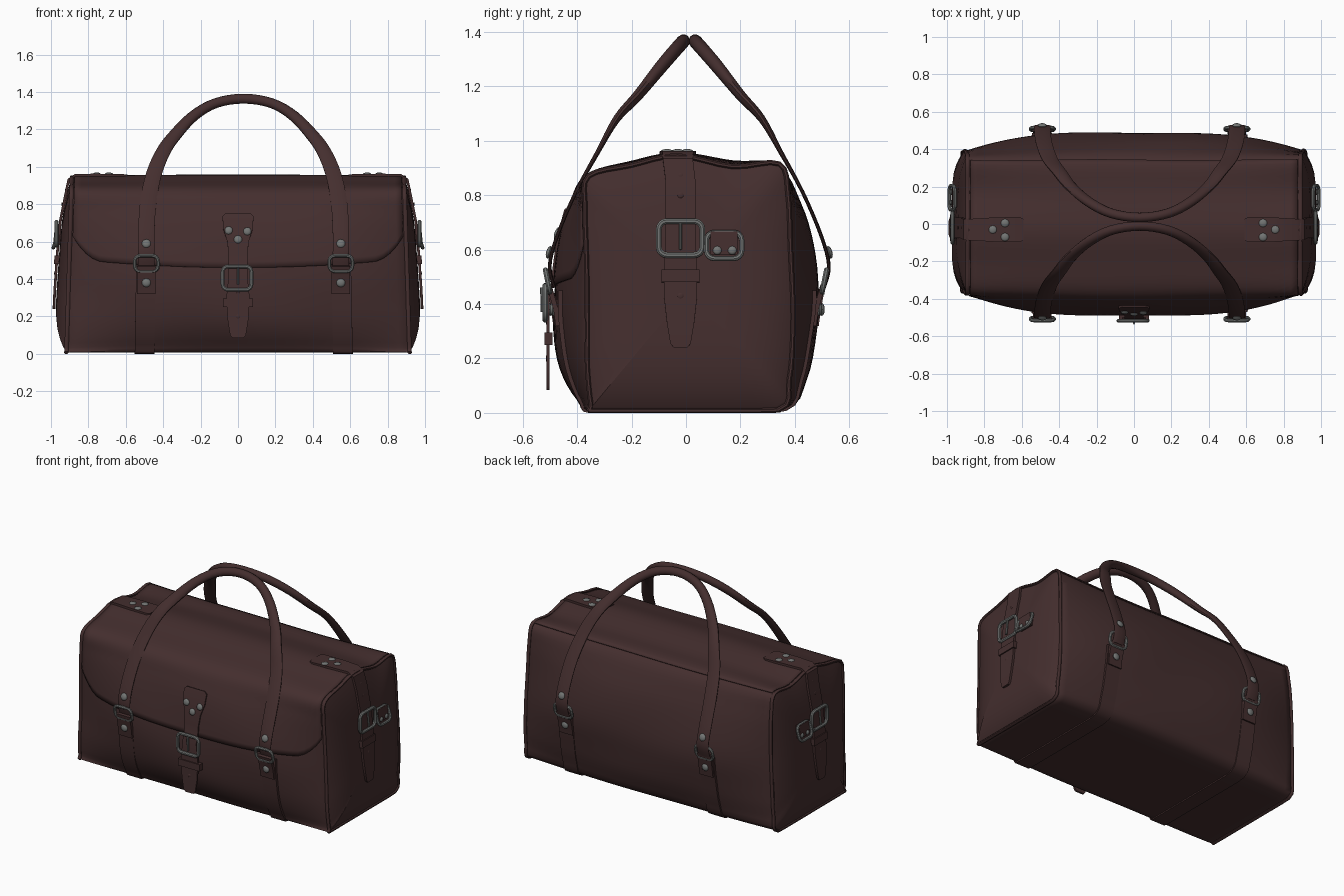
import bpy, bmesh, math
from mathutils import Vector, Matrix

cube = bpy.data.objects.get("Cube")
if cube:
    bpy.data.objects.remove(cube, do_unlink=True)


def material(name, rgb, rough):
    m = bpy.data.materials.new(name)
    m.use_nodes = True
    m.diffuse_color = (*rgb, 1)
    bsdf = m.node_tree.nodes["Principled BSDF"]
    bsdf.inputs["Base Color"].default_value = (*rgb, 1)
    bsdf.inputs["Roughness"].default_value = rough
    return m


LEATHER = material("brown leather", (0.058, 0.0275, 0.0275), 0.6)
METAL = material("grey metal", (0.17, 0.178, 0.173), 0.4)
X, Y, Z = Vector((1, 0, 0)), Vector((0, 1, 0)), Vector((0, 0, 1))


def finish(name, bm, mat, angle=40):
    bmesh.ops.recalc_face_normals(bm, faces=bm.faces)
    mesh = bpy.data.meshes.new(name)
    bm.to_mesh(mesh)
    bm.free()
    mesh.materials.append(mat)
    ob = bpy.data.objects.new(name, mesh)
    bpy.context.collection.objects.link(ob)
    bpy.ops.object.select_all(action="DESELECT")
    ob.select_set(True)
    bpy.context.view_layer.objects.active = ob
    bpy.ops.object.shade_smooth_by_angle(angle=math.radians(angle))
    return ob


def skin(bm, rings, wrap=True, loop=False):
    """Bridge rows of points with quads."""
    rows = [[bm.verts.new(p) for p in r] for r in rings]
    n = len(rows[0])
    for i in range(len(rows) if loop else len(rows) - 1):
        a, b = rows[i], rows[(i + 1) % len(rows)]
        for j in range(n if wrap else n - 1):
            k = (j + 1) % n
            bm.faces.new((a[j], a[k], b[k], b[j]))
    return rows


def spline(pts, t, loop=False):
    """Smooth curve through the points, t counted in points."""
    n, i = len(pts), math.floor(t)
    f = t - i
    pick = lambda k: Vector(pts[k % n] if loop else pts[min(max(k, 0), n - 1)])
    a, b, c, d = (pick(i + k) for k in (-1, 0, 1, 2))
    return b + 0.5 * f * (c - a + f * (2 * a - 5 * b + 4 * c - d + f * (3 * (b - c) + d - a)))


def sweep(name, pts, sizes, mat, side=None, up=None, sides=4, loop=False):
    """Band or tube of changing width and thickness along a path."""
    pts = [Vector(p) for p in pts]
    n, bm, rings = len(pts), bmesh.new(), []
    sizes = sizes if isinstance(sizes, list) else [sizes] * n
    for i, p in enumerate(pts):
        q, r = (pts[i - 1], pts[(i + 1) % n]) if loop else (pts[max(i - 1, 0)], pts[min(i + 1, n - 1)])
        tan = (r - q).normalized()
        s = side if side else tan.cross(up).normalized()
        u = s.cross(tan).normalized()
        k = 0.5 * (math.sqrt(2) if sides == 4 else 1)
        ang = [(j + 0.5) * math.tau / sides for j in range(sides)]
        rings.append([p + s * math.cos(a) * sizes[i][0] * k + u * math.sin(a) * sizes[i][1] * k for a in ang])
    rows = skin(bm, rings, loop=loop)
    if not loop:
        bm.faces.new(rows[0])
        bm.faces.new(rows[-1])
    return finish(name, bm, mat)


# Bag cross-sections (y, z), from bottom centre round the front, top and back
MID = [(0, 0), (-.33, 0), (-.40, .05), (-.46, .16), (-.485, .3), (-.485, .45), (-.46, .62),
       (-.42, .76), (-.36, .87), (-.2, .918), (-.03, .95), (.17, .92), (.34, .905), (.42, .77),
       (.467, .62), (.49, .45), (.478, .3), (.44, .12), (.355, .01)]
END = [(0, 0), (-.33, 0), (-.35, .03), (-.36, .16), (-.36, .3), (-.365, .45), (-.37, .62),
       (-.37, .76), (-.355, .87), (-.2, .91), (-.03, .945), (.17, .905), (.34, .915), (.373, .8),
       (.386, .62), (.393, .45), (.39, .3), (.378, .12), (.34, .01)]
N = len(MID)


def rim_x(z):
    return 1.02 - 0.035 * z


def at(x, t):
    """Point on the bag wall; x runs from -0.9 to 0.9."""
    y, z = spline(END, t, True).lerp(spline(MID, t, True), 1 - abs(x / 0.9) ** 3)
    y *= 1 + 0.008 * math.sin(6 * x + 10 * z)
    return Vector((x * rim_x(z), y, max(z, 0.008)))


def wall_t(x, z, lo=2, hi=8):
    for _ in range(25):
        m = (lo + hi) / 2
        lo, hi = (m, hi) if at(x, m).z < z else (lo, m)
    return lo


def front(x, z, off=0.008):
    return at(x, wall_t(x, z)) - Y * off


def cap_x(z, s):
    return 0.9 * rim_x(z) + (0.075 - 0.037 * z) * (1 - s ** 4)


def end_at(y, z, off=0.0):
    s = min(1, max(abs(y) / 0.37, abs(z - 0.45) / 0.47))
    return Vector((cap_x(z, s) + off, y, z))


# Body: lofted wall closed by softly bulging end panels
steps = [i / 4 for i in range(4 * N)]
rings = [[at(0.9 * i / 16, t) for t in steps] for i in range(-16, 17)]
heart = Vector((0, 0.01, 0.45))


def cap(sgn):
    out = []
    for s in (0.97, 0.92, 0.84, 0.72, 0.55, 0.35, 0.1):
        row = []
        for p in rings[-1]:
            q = heart.lerp(Vector((0, p.y, p.z)), s)
            row.append(Vector((sgn * cap_x(q.z, s), q.y, q.z)))
        out.append(row)
    return out


bm = bmesh.new()
rows = skin(bm, cap(-1)[::-1] + rings + cap(1))
bm.faces.new(rows[0])
bm.faces.new(rows[-1])
finish("bag_body", bm, LEATHER, 60)

# Piping round both end panels
for label, x in (("right", -0.9), ("left", 0.9)):
    sweep(label + "_end_piping", [at(x, t) for t in steps], (0.024, 0.02), LEATHER, side=X, sides=8, loop=True)

# Flap over the top and upper front
rows = []
for i in range(-24, 25):
    x = 0.885 * i / 24
    edge = 0.46 + 0.06 * x * x + 0.12 * max(0, (abs(x) - 0.72) / 0.165) ** 2
    t0, row = wall_t(x, edge), []
    for j in range(37):
        t = t0 + (12 - t0) * j / 36
        d = at(x, t + 0.02) - at(x, t - 0.02)
        row.append(at(x, t) + Vector((0, -d.z, d.y)).normalized() * 0.005)
    rows.append(row)
bm = bmesh.new()
skin(bm, rows, wrap=False)
flap = finish("front_flap", bm, LEATHER)
mod = flap.modifiers.new("thickness", "SOLIDIFY")
mod.thickness, mod.offset = 0.006, 0


def stud(name, p, axis, r=0.024, mat=METAL, flat=0.45):
    bm = bmesh.new()
    turn = Vector(axis).to_track_quat("Z", "Y").to_matrix().to_4x4()
    bmesh.ops.create_uvsphere(bm, u_segments=10, v_segments=6, radius=r,
                              matrix=Matrix.Translation(p) @ turn @ Matrix.Diagonal((1, 1, flat, 1)))
    finish(name, bm, mat)


def buckle(name, c, across, along, w, h, r=0.018):
    """Rounded rectangular wire frame."""
    pts, rad = [], 0.03
    for k, (sx, sy) in enumerate(((1, 1), (-1, 1), (-1, -1), (1, -1))):
        for j in range(5):
            a = math.pi / 2 * (k + j / 4)
            pts.append(c + across * (sx * (w / 2 - rad) + rad * math.cos(a))
                       + along * (sy * (h / 2 - rad) + rad * math.sin(a)))
    sweep(name, pts, (r, r), METAL, up=across.cross(along), sides=8, loop=True)


# Carrying handles: flat straps at the ends, round grip at the top
HALF = [(.52, -.495, .46), (.52, -.513, .54), (.52, -.485, .65), (.51, -.417, .81), (.48, -.335, .96),
        (.43, -.267, 1.08), (.37, -.19, 1.165), (.27, -.105, 1.27), (.15, -.045, 1.34), (0, -.023, 1.364)]
THICK = [(.09, .014)] * 4 + [(.086, .018), (.078, .028), (.07, .038), (.06, .048), (.055, .05), (.055, .05)]
MIDX, MIDY = 0.03, 0.012
for label, s in (("front", 1), ("back", -1)):
    ctrl = [(MIDX - x, MIDY + s * y, z) for x, y, z in HALF]
    ctrl += [(2 * MIDX - x, y, z) for x, y, z in ctrl[-2::-1]]
    size = THICK + THICK[-2::-1]
    ts = [i / 4 for i in range(4 * (len(ctrl) - 1) + 1)]
    sweep(label + "_handle", [spline(ctrl, t) for t in ts], [tuple(spline(size, t)) for t in ts],
          LEATHER, up=Vector((0, -0.87 * s, 0.5)), sides=12)
    for tag, x in (("right", MIDX - 0.52), ("left", MIDX + 0.52)):
        tilt = Vector((0, -0.2 * s, 1)).normalized()
        buckle(f"{label}_{tag}_ring", Vector((x, -0.508 * s, 0.483)), X, tilt, 0.125, 0.085, 0.02)
        stud(f"{label}_{tag}_upper_rivet", (x, MIDY - 0.515 * s, 0.59), (0, -s, 0.3))
        y = front(x, 0.38).y
        sweep(f"{label}_{tag}_chape", [(x, s * y, 0.32), (x, s * (y - 0.008), 0.38), (x, s * -0.503, 0.47)],
              (0.1, 0.018), LEATHER, side=X)
        stud(f"{label}_{tag}_lower_rivet", (x, s * (y - 0.02), 0.38), (0, -s, 0))

# Straps running under the bag from front to back
for tag, x in (("right", MIDX - 0.52), ("left", MIDX + 0.52)):
    a, b = wall_t(x, 0.45), 15 - N
    sweep(tag + "_under_strap", [at(x, a + (b - a) * i / 40) for i in range(41)], (0.105, 0.016), LEATHER, side=X)

# Front closing strap with tab, buckle, keeper and hanging tail
tab = [(.75, .13), (.735, .165), (.67, .16), (.6, .115), (.53, .1), (.475, .1)]
path = [front(0, z, 0.012) for z, w in tab]
tail = [(.42, .1), (.3, .125), (.18, .11), (.1, .085), (.085, .06)]
path += [Vector((0, -0.507, z)) for z, w in tail]
sweep("front_closing_strap", path, [(w, 0.012) for z, w in tab + tail], LEATHER, side=X)
for i, (x, z) in enumerate(((-.05, .66), (.05, .655), (0, .612))):
    stud(f"front_tab_rivet_{i}", front(x, z, 0.021), (0, -1, 0.2), 0.022)
buckle("front_buckle", Vector((-0.005, -0.517, 0.405)), X, Z, 0.155, 0.125, 0.022)
sweep("front_buckle_prong", [(0, -0.53, 0.46), (0, -0.528, 0.37)], (0.013, 0.013), METAL, side=X, sides=8)
sweep("front_strap_keeper", [(0, -0.505, 0.25), (0, -0.505, 0.295)], (0.16, 0.03), LEATHER, side=X)
for z in (0.2, 0.335):
    stud("front_strap_eyelet", (0, -0.513, z), -Y, 0.011, LEATHER, 0.2)

# End straps, buckles and side loops, mirrored left and right
YC = -0.02
for label, s in (("right", -1), ("left", 1)):
    flip = lambda p: Vector((s * p[0], p[1], p[2]))
    down = [(.85, .11), (.72, .11), (.6, .115), (.52, .12), (.42, .12), (.33, .1), (.255, .075), (.24, .05)]
    path = [(x, YC - 0.01, z) for x, z in ((.59, .952), (.61, .953), (.75, .956), (.87, .955), (.905, .932))]
    path += [end_at(YC, z, 0.01) for z, w in down]
    sweep(label + "_end_strap", [flip(p) for p in path],
          [(w, 0.014) for w in (.11, .135, .13, .115, .11)] + [(w, 0.014) for z, w in down], LEATHER, side=Y)
    for i, (x, y) in enumerate(((.69, .005), (.69, -.07), (.755, -.03))):
        stud(f"{label}_top_rivet_{i}", flip((x, y, 0.959)), Z, 0.024)
    for z in (0.87, 0.8, 0.43):
        stud(label + "_strap_eyelet", flip(end_at(YC, z, 0.017)), X, 0.011, LEATHER, 0.2)
    buckle(label + "_end_buckle", flip(end_at(YC, 0.642, 0.022)), Y, Z, 0.16, 0.125, 0.023)
    sweep(label + "_end_prong", [flip(end_at(YC, z, 0.03)) for z in (0.7, 0.6)], (0.013, 0.013),
          METAL, side=Y, sides=8)
    sweep(label + "_end_keeper", [flip(end_at(YC, z, 0.008)) for z in (0.48, 0.525)], (0.14, 0.032),
          LEATHER, side=Y)
    lean = Vector((s * -0.3, 0, 1)).normalized()
    buckle(label + "_side_loop", flip(end_at(0.14, 0.615, 0.023)), Y, lean, 0.13, 0.1, 0.02)
    sweep(label + "_side_tab", [flip(end_at(0.14, z, 0.012)) for z in (0.58, 0.62, 0.665)], (0.1, 0.024),
          LEATHER, side=Y)
    for y in (0.115, 0.17):
        stud(label + "_side_tab_rivet", flip(end_at(y, 0.597, 0.027)), X, 0.016)
